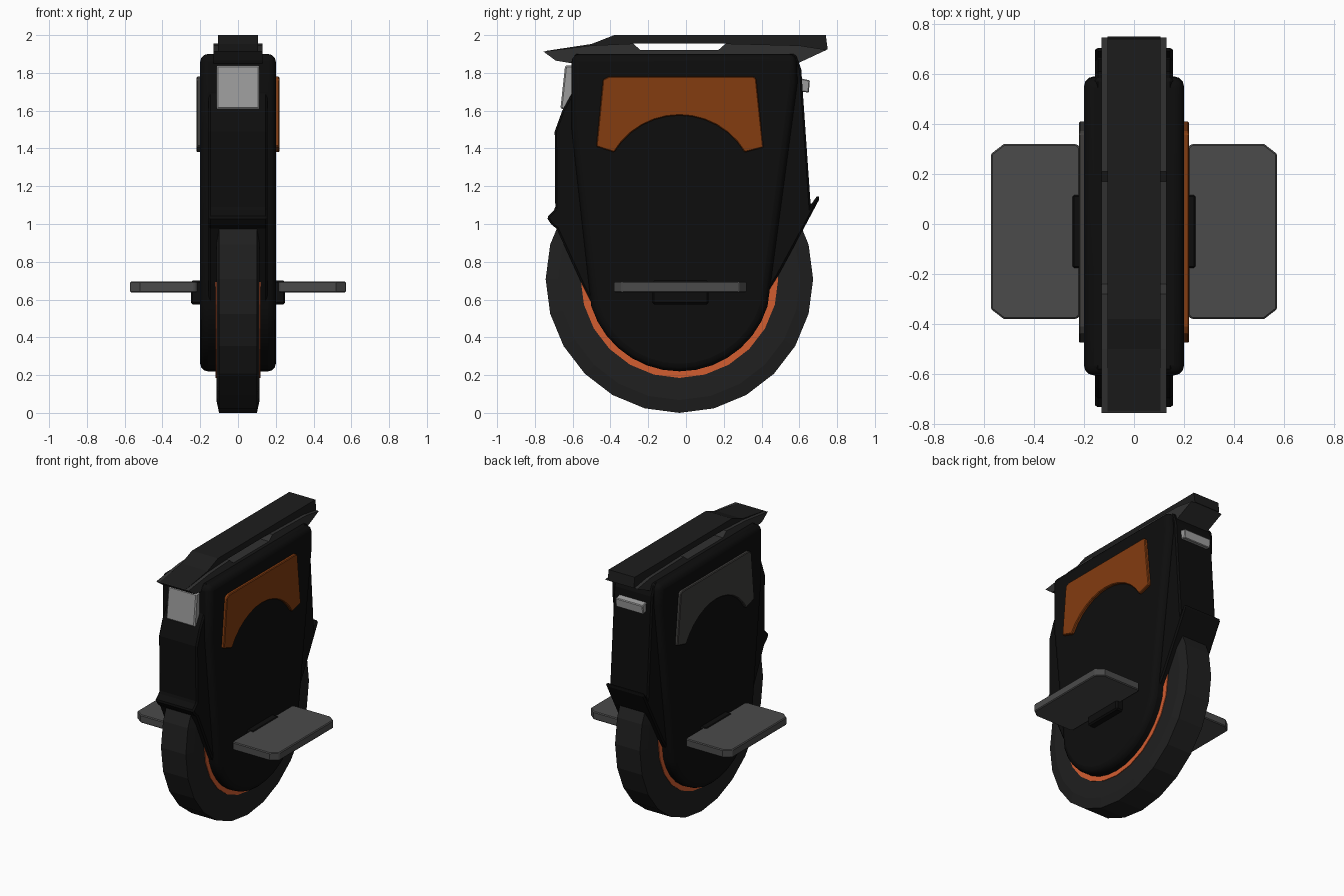
import bpy, bmesh, math

if "Cube" in bpy.data.objects:
    bpy.data.objects.remove(bpy.data.objects["Cube"])

CY, CZ = -0.035, 0.708      # wheel axle


def material(name, r, g, b):
    m = bpy.data.materials.new(name)
    m.diffuse_color = (r, g, b, 1)
    m.use_nodes = True
    m.node_tree.nodes["Principled BSDF"].inputs["Base Color"].default_value = m.diffuse_color
    return m


BLACK = material("black_plastic", 0.004, 0.004, 0.004)
RUBBER = material("rubber", 0.014, 0.014, 0.014)
DARK = material("dark_grip", 0.012, 0.012, 0.012)
TRIM = material("trim_grey", 0.03, 0.03, 0.03)
METAL = material("pedal_metal", 0.07, 0.07, 0.07)
PAD = material("pad_grey", 0.05, 0.048, 0.045)
ORANGE = material("pad_orange", 0.23, 0.045, 0.005)
RIM = material("rim_orange", 0.65, 0.11, 0.03)
LAMP = material("lamp", 0.33, 0.33, 0.33)


def finish(name, bm, mat, bevel=0, segments=1, smooth=False):
    bmesh.ops.recalc_face_normals(bm, faces=bm.faces)
    me = bpy.data.meshes.new(name)
    bm.to_mesh(me)
    bm.free()
    me.materials.append(mat)
    ob = bpy.data.objects.new(name, me)
    bpy.context.collection.objects.link(ob)
    if bevel:
        md = ob.modifiers.new("bevel", "BEVEL")
        md.width, md.segments = bevel, segments
        md.limit_method, md.angle_limit = "ANGLE", math.radians(40)
    if smooth:
        for p in me.polygons:
            p.use_smooth = True
        bpy.context.view_layer.objects.active = ob
        ob.select_set(True)
        bpy.ops.object.shade_smooth_by_angle(angle=math.radians(30))
        ob.select_set(False)
    return ob


def prism(name, pts, a, b, mat, axis="x", **kw):
    """Extrude a (y,z) outline along x, or an (x,y) outline along z."""
    bm = bmesh.new()
    place = (lambda p, t: (t, p[0], p[1])) if axis == "x" else (lambda p, t: (p[0], p[1], t))
    lo = [bm.verts.new(place(p, a)) for p in pts]
    hi = [bm.verts.new(place(p, b)) for p in pts]
    bm.faces.new(lo)
    bm.faces.new(hi)
    n = len(pts)
    for i in range(n):
        j = (i + 1) % n
        bm.faces.new((lo[i], lo[j], hi[j], hi[i]))
    return finish(name, bm, mat, **kw)


def ring(name, profile, mat, n=24):
    """Lathe a closed (radius, x) section about the axle."""
    bm = bmesh.new()
    rows = []
    for i in range(n):
        a = 2 * math.pi * i / n - math.pi / 2
        rows.append([bm.verts.new((x, CY + r * math.cos(a), CZ + r * math.sin(a)))
                     for r, x in profile])
    k = len(profile)
    for i in range(n):
        p, q = rows[i], rows[(i + 1) % n]
        for j in range(k):
            bm.faces.new((p[j], p[(j + 1) % k], q[(j + 1) % k], q[j]))
    return finish(name, bm, mat)


def arc(cy, cz, r, a0, a1, n):
    return [(cy + r * math.cos(math.radians(a0 + (a1 - a0) * i / n)),
             cz + r * math.sin(math.radians(a0 + (a1 - a0) * i / n))) for i in range(n + 1)]


# Wheel
ring("tyre", [(0.52, -0.115), (0.64, -0.115), (0.708, -0.1), (0.708, 0.1),
              (0.64, 0.115), (0.52, 0.115)], RUBBER)
ring("rim", [(0.45, -0.12), (0.523, -0.12), (0.523, 0.12), (0.45, 0.12)], RIM)

# Main body with the round lower end
body = [(-0.605, 1.9), (-0.605, 1.5)] + arc(CY, CZ, 0.488, 197, 343, 14) + [(0.59, 1.75), (0.585, 1.9)]
prism("body", body, -0.2, 0.2, BLACK, bevel=0.04, segments=3, smooth=True)

# Narrower shell with flared mudguard lips front and rear
shell = [(-0.59, 1.9), (-0.6, 1.7), (-0.655, 1.6), (-0.695, 1.49), (-0.692, 1.08),
         (-0.738, 1.035), (-0.715, 1.0), (-0.685, 0.975), (-0.55, 0.68), (-0.49, 0.56),
         (-0.3, 0.6), (0.3, 0.6), (0.42, 0.56), (0.44, 0.65), (0.49, 0.73), (0.62, 0.97),
         (0.708, 1.135), (0.698, 1.155), (0.66, 1.1), (0.61, 1.82), (0.58, 1.9)]
prism("shell", shell, -0.155, 0.155, BLACK, bevel=0.015)

# Lamps
prism("headlight", [(-0.64, 1.84), (-0.58, 1.84), (-0.58, 1.68), (-0.64, 1.605), (-0.665, 1.61)],
      -0.115, 0.115, LAMP, bevel=0.008)
prism("tail_light", [(0.59, 1.705), (0.65, 1.695), (0.656, 1.76), (0.59, 1.775)],
      -0.11, 0.11, LAMP, bevel=0.005)

# Carry handle: lower tray and raised bar with a hand gap between
tray = [(-0.755, 1.913), (-0.69, 1.865), (-0.6, 1.85), (0.59, 1.85), (0.745, 1.922),
        (0.6, 1.945), (0.21, 1.955), (0.17, 1.92), (-0.24, 1.92), (-0.28, 1.955), (-0.5, 1.945)]
prism("handle_tray", tray, -0.13, 0.13, TRIM)
bar = [(-0.75, 1.915), (-0.6, 1.925), (-0.29, 1.93), (-0.28, 1.955), (0.21, 1.955),
       (0.22, 1.93), (0.6, 1.86), (0.75, 1.925), (0.74, 2.0), (-0.38, 2.0), (-0.5, 1.953)]
prism("handle_bar", bar, -0.105, 0.105, DARK)

# Knee pads, pedals and brackets on both sides
pad = [(-0.475, 1.41), (-0.44, 1.765), (-0.41, 1.78), (0.36, 1.78), (0.372, 1.765), (0.41, 1.405)]
pad += arc(-0.035, 1.172, 0.403, 31, 149, 12)
pedal = [(0.215, -0.365), (0.23, -0.38), (0.52, -0.38), (0.572, -0.34),
         (0.572, 0.28), (0.52, 0.32), (0.23, 0.32), (0.215, 0.305)]
for side, s, col in (("right", 1, ORANGE), ("left", -1, PAD)):
    prism("knee_pad_" + side, pad, s * 0.19, s * 0.22, col, bevel=0.005)
    prism("pedal_" + side, [(s * x, y) for x, y in pedal], 0.637, 0.695, METAL, axis="z", bevel=0.006)
    prism("pedal_bracket_" + side, [(-0.18, 0.575), (0.12, 0.575), (0.12, 0.7), (-0.18, 0.7)],
          s * 0.15, s * 0.25, BLACK, bevel=0.01)
